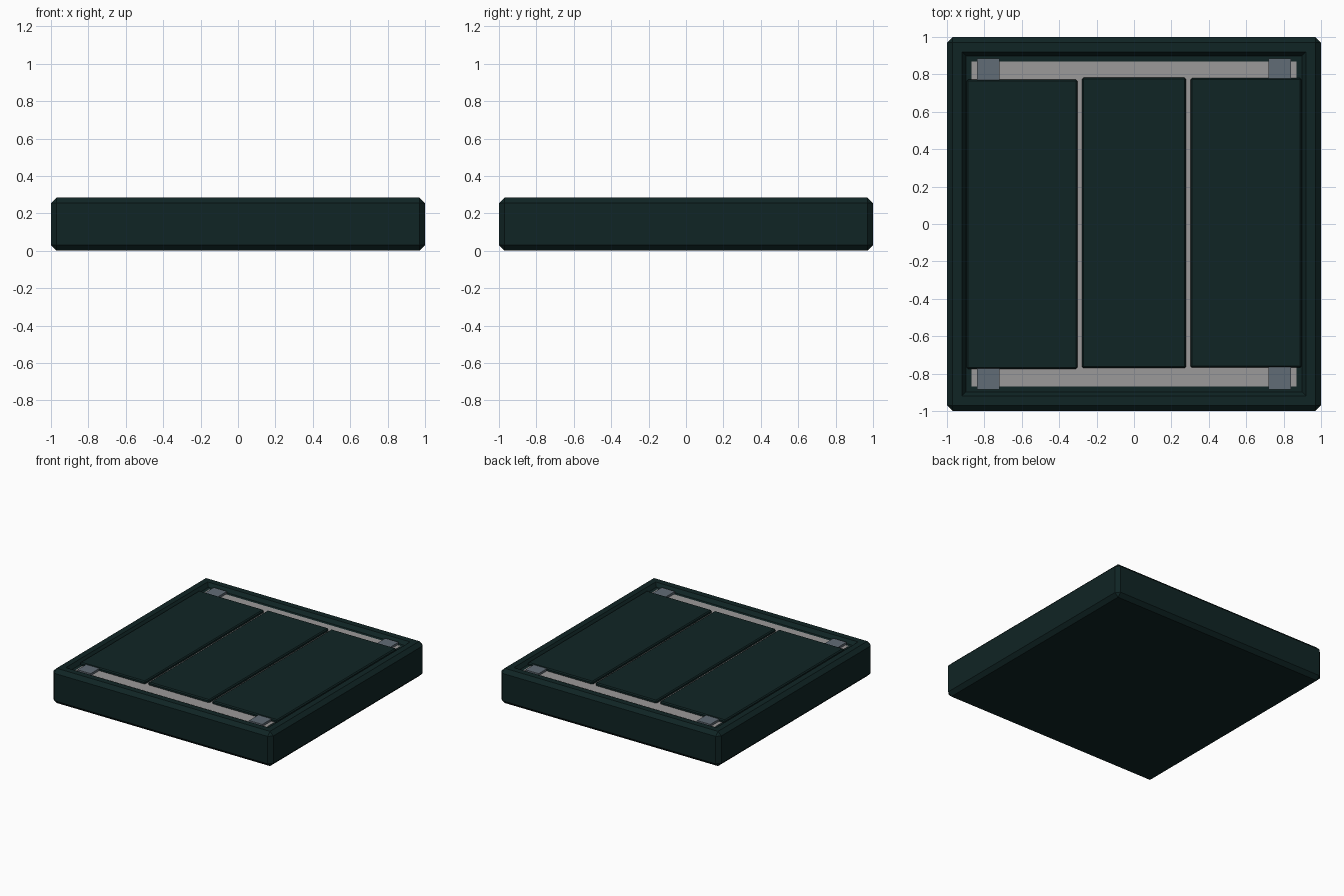
import bpy, bmesh

if "Cube" in bpy.data.objects:
    bpy.data.objects.remove(bpy.data.objects["Cube"])


def material(name, rgb):
    m = bpy.data.materials.new(name)
    m.diffuse_color = (*rgb, 1)
    m.use_nodes = True
    m.node_tree.nodes["Principled BSDF"].inputs["Base Color"].default_value = m.diffuse_color
    return m


dark = material("dark_green", (0.005, 0.018, 0.018))
steel = material("blue_grey", (0.12, 0.15, 0.18))
pale = material("pale_grey", (0.33, 0.32, 0.32))


def finish(bm, name, mat):
    bmesh.ops.recalc_face_normals(bm, faces=bm.faces)
    me = bpy.data.meshes.new(name)
    bm.to_mesh(me)
    bm.free()
    ob = bpy.data.objects.new(name, me)
    me.materials.append(mat)
    bpy.context.collection.objects.link(ob)
    return ob


def box(name, x0, x1, y0, y1, z0, z1, mat, bevel=0):
    bm = bmesh.new()
    bmesh.ops.create_cube(bm, size=1)
    for v in bm.verts:
        v.co = (x1 if v.co.x > 0 else x0, y1 if v.co.y > 0 else y0, z1 if v.co.z > 0 else z0)
    if bevel:
        bmesh.ops.bevel(bm, geom=bm.edges[:], offset=bevel, segments=1, affect='EDGES')
    return finish(bm, name, mat)


H = 0.285

# Chamfered slab with a sloped shallow tray in its top
bm = bmesh.new()
bmesh.ops.create_cube(bm, size=1)
for v in bm.verts:
    v.co = (v.co.x * 2, v.co.y * 2, (v.co.z + 0.5) * H)
bmesh.ops.bevel(bm, geom=bm.edges[:], offset=0.03, segments=1, affect='EDGES')
bm.normal_update()
top = max(bm.faces, key=lambda f: f.calc_center_median().z)
bmesh.ops.inset_region(bm, faces=[top], thickness=0.07, depth=0)
bmesh.ops.inset_region(bm, faces=[top], thickness=0.03, depth=-0.03)
finish(bm, "base_slab", dark)

# Pale lining on the tray floor
box("floor_lining", -0.87, 0.87, -0.87, 0.87, 0.25, 0.257, pale)

# Three raised floor plates
for name, x0, x1, y0, y1 in (("left_plate", -0.895, -0.303, -0.775, 0.772),
                             ("middle_plate", -0.278, 0.278, -0.77, 0.782),
                             ("right_plate", 0.302, 0.895, -0.768, 0.78)):
    box(name, x0, x1, y0, y1, 0.25, 0.28, dark, 0.008)

# Corner clips across the end channels
for sx in (-0.78, 0.78):
    for sy in (-0.825, 0.825):
        box("corner_clip", sx - 0.06, sx + 0.06, sy - 0.06, sy + 0.06, 0.25, 0.275, steel)
